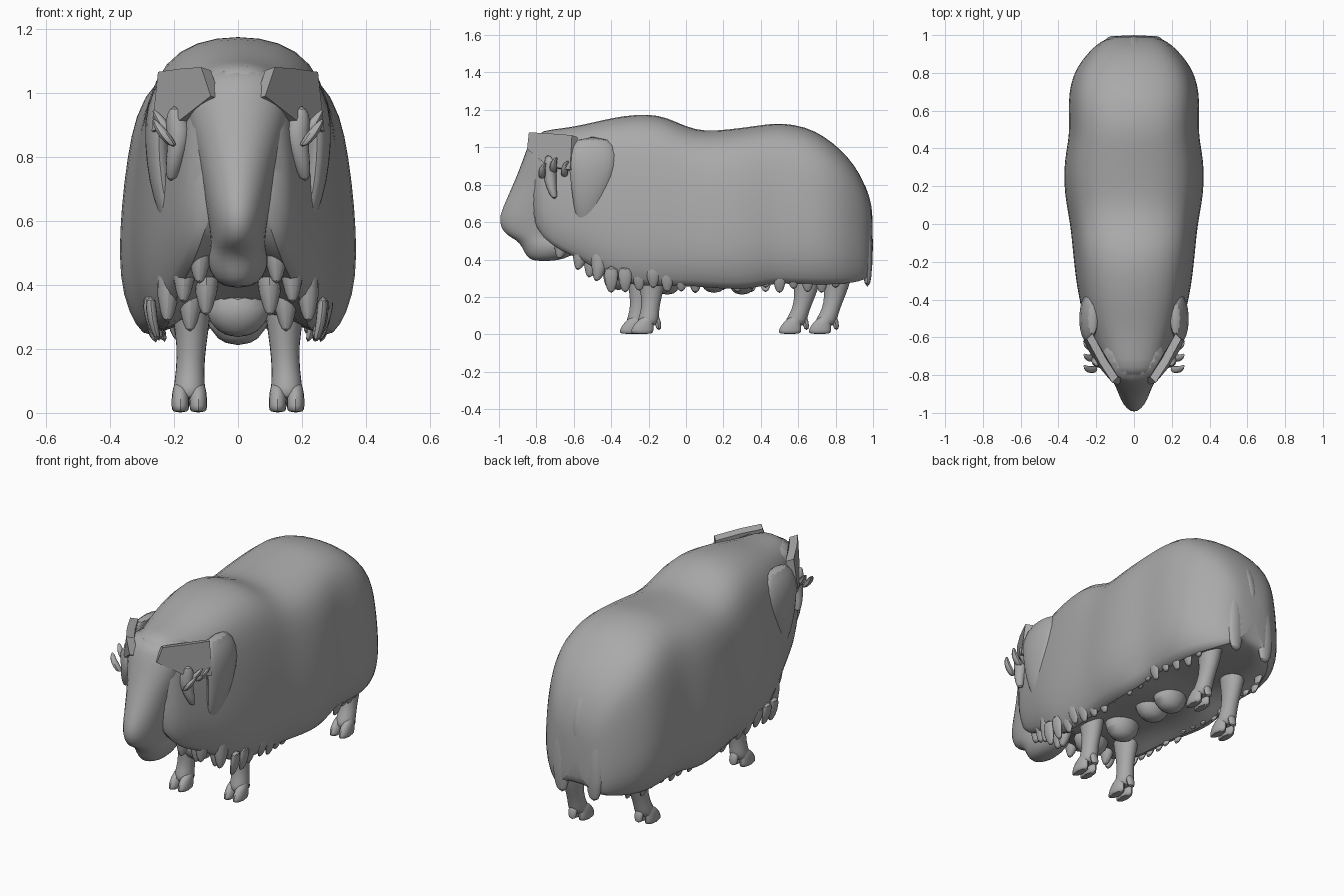
import bpy, bmesh, math, random
from mathutils import Vector

random.seed(4)
if "Cube" in bpy.data.objects:
    bpy.data.objects.remove(bpy.data.objects["Cube"])

grey = bpy.data.materials.new("warm_grey_coat")
grey.use_nodes = True
COLOUR = (0.4, 0.4, 0.4, 1)
grey.diffuse_color = COLOUR
grey.node_tree.nodes["Principled BSDF"].inputs["Base Color"].default_value = COLOUR


def finish(name, bm, smooth=1, angle=50):
    """Turn a bmesh into a smooth shaded object."""
    bmesh.ops.recalc_face_normals(bm, faces=bm.faces)
    mesh = bpy.data.meshes.new(name)
    bm.to_mesh(mesh)
    bm.free()
    mesh.materials.append(grey)
    obj = bpy.data.objects.new(name, mesh)
    bpy.context.collection.objects.link(obj)
    if smooth:
        sub = obj.modifiers.new("round", "SUBSURF")
        sub.levels = sub.render_levels = smooth
    bpy.ops.object.select_all(action="DESELECT")
    obj.select_set(True)
    bpy.context.view_layer.objects.active = obj
    bpy.ops.object.shade_smooth_by_angle(angle=math.radians(angle))
    return obj


def loft(bm, rings):
    """Skin a list of closed rings and cap both ends."""
    loops = [[bm.verts.new(p) for p in ring] for ring in rings]
    n = len(loops[0])
    for a, b in zip(loops, loops[1:]):
        for i in range(n):
            j = (i + 1) % n
            bm.faces.new((a[i], a[j], b[j], b[i]))
    bm.faces.new(loops[0])
    bm.faces.new(loops[-1])


def column(bm, stations, side=1, n=12):
    """Loft flat ellipses given as (x, y, z, x radius, y radius)."""
    turns = [2 * math.pi * i / n for i in range(n)]
    loft(bm, [[(side * (x + rx * math.cos(t)), y + ry * math.sin(t), z)
               for t in turns] for x, y, z, rx, ry in stations])


# Coat: one half section (width, height) stretched along the body
half = [(0, .08), (.5, .07), (.74, 0), (.86, .05), (.97, .16), (1, .3), (.98, .47),
        (.93, .65), (.86, .8), (.72, .91), (.42, .98), (0, 1)]
section = half + [(-w, h) for w, h in half[-2:0:-1]]
body = [  # y, bottom, top, half width
    (-.83, .62, 1.05, .12), (-.77, .50, 1.095, .17), (-.66, .43, 1.105, .21),
    (-.55, .38, 1.125, .25), (-.45, .31, 1.15, .28), (-.33, .25, 1.175, .305),
    (-.2, .24, 1.185, .32), (-.1, .24, 1.165, .33), (0, .24, 1.115, .34),
    (.1, .235, 1.09, .36), (.22, .225, 1.1, .375), (.34, .225, 1.115, .37),
    (.44, .25, 1.13, .35), (.52, .255, 1.135, .345), (.64, .25, 1.115, .35),
    (.74, .25, 1.065, .34), (.83, .255, .99, .305), (.9, .265, .91, .25),
    (.95, .28, .82, .2), (.98, .3, .73, .15), (1, .34, .63, .09)]
bm = bmesh.new()
loft(bm, [[(w * a, y, lo + (hi - lo) * h) for a, h in section] for y, lo, hi, w in body])
finish("coat", bm)

# Head: level slices from chin to crown (height, front, back, half width)
slices = [(.39, -.82, -.7, .04), (.42, -.86, -.6, .08), (.47, -.88, -.55, .1),
          (.505, -.91, -.55, .09), (.53, -.965, -.55, .085), (.57, -.995, -.55, .09),
          (.63, -1.005, -.55, .1), (.72, -.965, -.55, .115), (.82, -.92, -.55, .135),
          (.92, -.88, -.55, .165), (1.02, -.845, -.55, .175), (1.08, -.81, -.55, .14)]
bm = bmesh.new()
column(bm, [(0, (f + b) / 2, z, w, (b - f) / 2) for z, f, b, w in slices], n=16)
finish("head", bm)

for side, label in ((1, "left"), (-1, "right")):
    # Brow plate wrapping the side of the crown
    bm = bmesh.new()
    plate = [(.085, -.85, .99), (.115, -.84, 1.08), (.18, -.74, 1.075),
             (.25, -.61, 1.065), (.27, -.62, .88), (.2, -.74, .9)]
    outer = [Vector((side * x, y, z)) for x, y, z in plate]
    inner = [p + Vector((-side * .03, .03, -.01)) for p in outer]
    loft(bm, [outer, inner])
    finish(label + "_brow_plate", bm, smooth=0, angle=30)

    # Mane flap hanging behind the cheek
    bm = bmesh.new()
    column(bm, [(.21, -.5, 1.06, .03, .1), (.245, -.5, .96, .045, .14),
                (.25, -.5, .85, .045, .125), (.24, -.52, .72, .04, .09),
                (.22, -.53, .62, .03, .06), (.2, -.54, .54, .01, .02)], side)
    finish(label + "_mane_flap", bm)

    # Crumpled ear: a hanging lobe and three small tufts
    bm = bmesh.new()
    column(bm, [(.21, -.7, .72, .015, .015), (.2, -.72, .78, .03, .03),
                (.18, -.73, .86, .04, .04), (.19, -.72, .91, .045, .04),
                (.2, -.74, .96, .012, .015)], side, n=8)
    for y, z in ((-.77, .86), (-.71, .89), (-.65, .87)):
        column(bm, [(.2, y, z - .03, .015, .02), (.225, y, z, .025, .025),
                    (.245, y, z + .03, .02, .02), (.265, y + .02, z + .06, .006, .01)],
               side, n=6)
    finish(label + "_ear", bm)

    # Long locks hanging down the rump beside the tail
    bm = bmesh.new()
    column(bm, [(.1, .97, .25, .03, .015), (.105, .97, .36, .055, .03),
                (.1, .965, .55, .05, .03), (.09, .94, .72, .04, .03),
                (.09, .89, .86, .02, .02)], side)
    finish(label + "_rump_lock", bm)

    # Beard locks from cheek to chest
    bm = bmesh.new()
    for x, y, top, tip in ((.12, -.66, .62, .4), (.17, -.56, .58, .34),
                           (.1, -.5, .5, .3), (.22, -.46, .55, .28), (.15, -.4, .45, .25)):
        column(bm, [(x, y - .02, tip, .01, .01), (x, y, tip + .06, .04, .05),
                    (x * .95, y, top, .05, .07)], side, n=8)
    finish(label + "_beard_locks", bm)

    # Ragged fringe along the bottom of the coat
    bm = bmesh.new()
    for i in range(17):
        y = -.4 + i * .075
        x = .27 - .06 * max(0, (y - .6) / .25) + random.uniform(-.015, .01)
        tip = random.uniform(.215, .25)
        column(bm, [(x - .02, y, tip, .01, .015), (x, y, tip + .06, .018, .04),
                    (x + .005, y, .37, .02, .045)], side, n=8)
    finish(label + "_skirt_fringe", bm)

    # Legs: top is hidden inside the coat, hoof is split in two toes
    for part, y in (("front", -.2 if side > 0 else -.26), ("hind", .75 if side > 0 else .59)):
        lean = .06 if part == "hind" else .02
        bm = bmesh.new()
        column(bm, [(.15, y + lean, .45, .08, .1), (.145, y + lean, .3, .062, .08),
                    (.145, y + lean * .8, .21, .047, .058), (.15, y + lean * .4, .13, .045, .048),
                    (.152, y, .08, .052, .06), (.152, y - .01, .04, .05, .055)], side)
        for toe in (-1, 1):
            x = .152 + toe * .028
            column(bm, [(x, y - .035, 0, .028, .065), (x, y - .035, .02, .031, .068),
                        (x, y - .025, .06, .03, .055), (x, y, .1, .02, .03)], side, n=8)
        column(bm, [(.152, y + .055, .02, .025, .015), (.152, y + .05, .07, .03, .02),
                    (.152, y + .03, .11, .02, .02)], side, n=8)
        finish(f"{label}_{part}_leg", bm)

# Tail: small drop on the rump
bm = bmesh.new()
column(bm, [(0, .985, .58, .01, .01), (0, .975, .64, .035, .025), (0, .955, .74, .04, .03),
            (0, .91, .84, .035, .03), (0, .86, .9, .02, .02)])
finish("tail", bm)

# Belly and chest hair tufts between the legs
bm = bmesh.new()
for y, tip in ((-.36, .235), (-.1, .21), (.15, .22), (.3, .21)):
    column(bm, [(0, y, tip, .03, .03), (0, y, tip + .04, .1, .08), (0, y, .38, .12, .1)])
finish("belly_tufts", bm)
